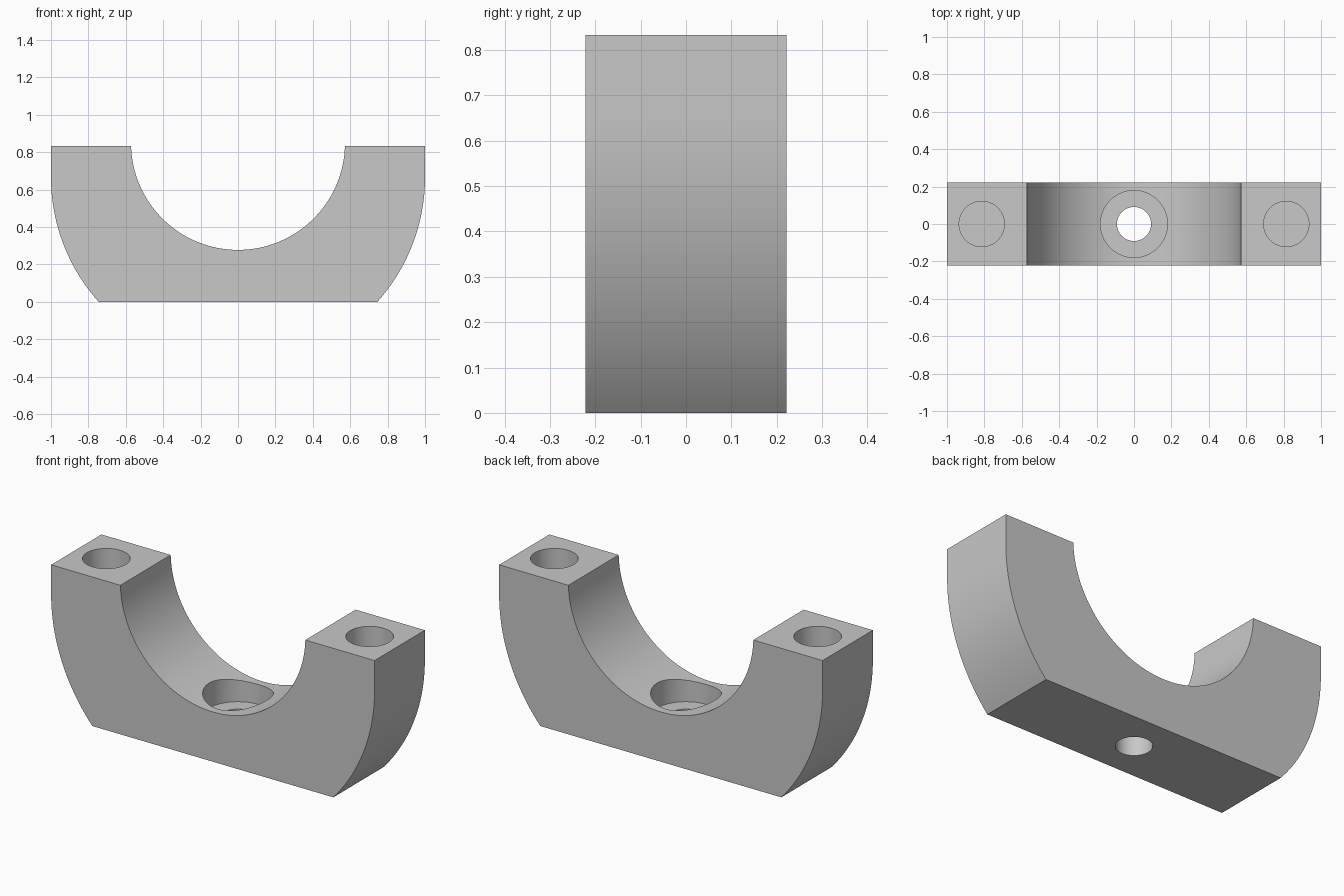
import bpy
import bmesh
from math import sin, cos, pi, asin, atan2, sqrt

cube = bpy.data.objects.get("Cube")
if cube:
    bpy.data.objects.remove(cube, do_unlink=True)

HEIGHT, DEPTH = 0.833, 0.444
OUTER_R, OUTER_Z = 1.0, 0.667      # rounded outside
INNER_R, INNER_Z = 0.572, 0.85     # cradle arc

grey = bpy.data.materials.new("plain_grey")
grey.use_nodes = True
grey.diffuse_color = (0.58, 0.58, 0.58, 1)
grey.node_tree.nodes["Principled BSDF"].inputs["Base Color"].default_value = grey.diffuse_color


def arc(radius, centre_z, start, end, steps):
    angles = [start + (end - start) * i / steps for i in range(steps + 1)]
    return [(radius * cos(a), centre_z + radius * sin(a)) for a in angles]


def extrude_profile(name, points, depth):
    bm = bmesh.new()
    face = bm.faces.new([bm.verts.new((x, -depth / 2, z)) for x, z in points])
    result = bmesh.ops.extrude_face_region(bm, geom=[face])
    moved = [v for v in result["geom"] if isinstance(v, bmesh.types.BMVert)]
    bmesh.ops.translate(bm, verts=moved, vec=(0, depth, 0))
    bmesh.ops.recalc_face_normals(bm, faces=bm.faces[:])
    mesh = bpy.data.meshes.new(name)
    bm.to_mesh(mesh)
    bm.free()
    obj = bpy.data.objects.new(name, mesh)
    bpy.context.collection.objects.link(obj)
    obj.data.materials.append(grey)
    return obj


def drill(target, x, radius, bottom, top):
    bpy.ops.mesh.primitive_cylinder_add(vertices=64, radius=radius, depth=top - bottom,
                                        location=(x, 0, (top + bottom) / 2))
    cutter = bpy.context.object
    cutter.name = "hole_cutter"
    cutter.hide_render = True
    cutter.data.materials.append(grey)
    mod = target.modifiers.new("hole", 'BOOLEAN')
    mod.operation, mod.solver, mod.object = 'DIFFERENCE', 'EXACT', cutter
    bpy.context.view_layer.objects.active = target
    bpy.ops.object.modifier_apply(modifier=mod.name)
    bpy.data.objects.remove(cutter, do_unlink=True)


# Half-ring body: outer right arc, cradle, outer left arc
base_angle = -asin(OUTER_Z / OUTER_R)
rim_angle = atan2(HEIGHT - INNER_Z, sqrt(INNER_R ** 2 - (HEIGHT - INNER_Z) ** 2))
right_side = arc(OUTER_R, OUTER_Z, base_angle, 0, 24) + [(1, HEIGHT)]
cradle = arc(INNER_R, INNER_Z, rim_angle, -pi - rim_angle, 64)
left_side = [(-x, z) for x, z in reversed(right_side)]
body = extrude_profile("clamp_body", right_side + cradle + left_side, DEPTH)

# Blind holes in the two ends
for side in (-1, 1):
    drill(body, side * 0.814, 0.121, 0.43, HEIGHT + 0.1)

# Counterbored mounting hole through the base
drill(body, 0, 0.179, 0.167, 0.6)
drill(body, 0, 0.091, -0.1, 0.4)

bpy.ops.object.select_all(action='DESELECT')
body.select_set(True)
bpy.context.view_layer.objects.active = body
bpy.ops.object.shade_smooth_by_angle(angle=pi / 6)
